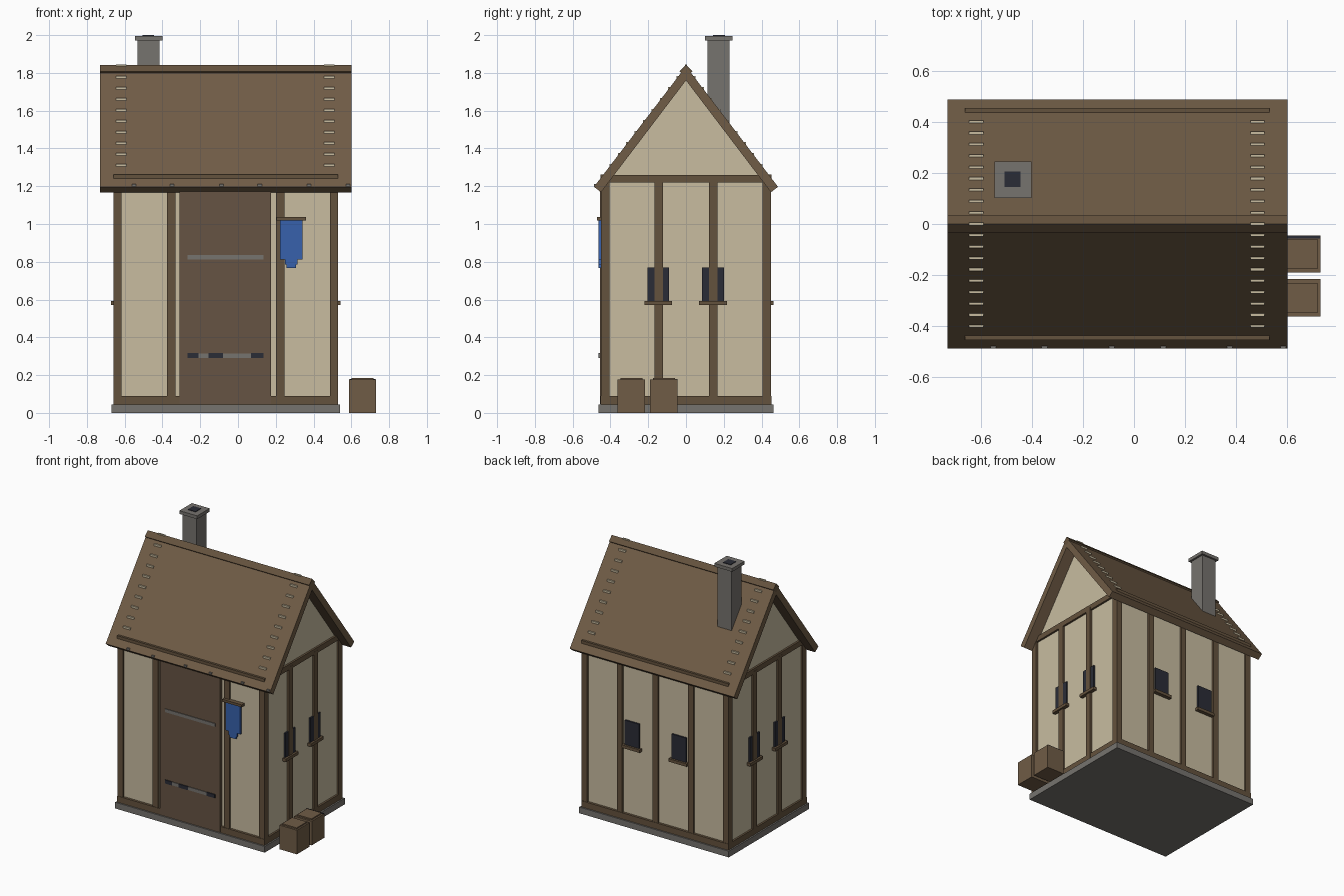
import bpy
import bmesh
import math

if "Cube" in bpy.data.objects:
    bpy.data.objects.remove(bpy.data.objects["Cube"])


def material(name, r, g, b):
    lin = [((c / 255 + 0.055) / 1.055) ** 2.4 for c in (r, g, b)]
    m = bpy.data.materials.new(name)
    m.use_nodes = True
    m.diffuse_color = (*lin, 1)
    bsdf = m.node_tree.nodes["Principled BSDF"]
    bsdf.inputs["Base Color"].default_value = (*lin, 1)
    bsdf.inputs["Roughness"].default_value = 0.9
    return m


PLASTER = material("plaster", 200, 188, 160)
TIMBER = material("timber", 100, 82, 61)
ROOF = material("roof_brown", 112, 92, 70)
DOOR = material("door_brown", 102, 84, 67)
STONE = material("stone_grey", 118, 115, 110)
DARK = material("dark_slate", 42, 44, 54)
BLUE = material("sign_blue", 55, 97, 172)


def finish(name, bm, mat):
    bmesh.ops.recalc_face_normals(bm, faces=bm.faces)
    me = bpy.data.meshes.new(name)
    bm.to_mesh(me)
    bm.free()
    me.materials.append(mat)
    ob = bpy.data.objects.new(name, me)
    bpy.context.collection.objects.link(ob)
    return ob


def box(name, x, y, z, mat):
    """Box from (low, high) pairs on each axis."""
    bm = bmesh.new()
    bmesh.ops.create_cube(bm, size=1)
    for v in bm.verts:
        v.co = [lo + (c + 0.5) * (hi - lo) for c, (lo, hi) in zip(v.co, (x, y, z))]
    return finish(name, bm, mat)


def prism(name, profile, x0, x1, mat):
    """Extrude a (y, z) profile along x."""
    bm = bmesh.new()
    face = bm.faces.new([bm.verts.new((x0, y, z)) for y, z in profile])
    out = bmesh.ops.extrude_face_region(bm, geom=[face])
    for v in out["geom"]:
        if isinstance(v, bmesh.types.BMVert):
            v.co.x = x1
    return finish(name, bm, mat)


def around(c, half):
    return (c - half, c + half)


CX = -0.065            # house centre on x
HX, HY = 0.595, 0.45   # outer half sizes of the timber frame
T = 0.022              # half width of a timber

# Foundation and plaster core with gables
box("foundation", around(CX, 0.605), (-0.463, 0.463), (0, 0.045), STONE)
prism("plaster_walls", [(-0.435, 0.04), (0.435, 0.04), (0.435, 1.2), (0, 1.77), (-0.435, 1.2)],
      CX - 0.58, CX + 0.58, PLASTER)

# Timber frame: corner posts, sills and top plates
for sx in (-1, 1):
    for sy in (-1, 1):
        box("corner_post", around(CX + sx * (HX - T), T), around(sy * (HY - T), T), (0.045, 1.24), TIMBER)
    for nm, z in (("side_sill", (0.045, 0.09)), ("side_top_beam", (1.22, 1.26))):
        box(nm, around(CX + sx * (HX - T), T - 0.001), (-HY, HY), z, TIMBER)
    for y in (-0.145, 0.145):
        box("side_stud", around(CX + sx * (HX - T), T), around(y, T), (0.045, 1.24), TIMBER)
for sy in (-1, 1):
    for nm, z in (("long_sill", (0.045, 0.09)), ("long_top_beam", (1.22, 1.263))):
        box(nm, around(CX, HX), around(sy * (HY - T + 0.003), T), z, TIMBER)
    for dx in (-0.288, 0, 0.288):
        box("long_stud", around(CX + dx, T), around(sy * (HY - T), T), (0.045, 1.24), TIMBER)

# Windows with sills on the two ends
for sx in (-1, 1):
    for y in (-0.147, 0.143):
        box("side_window", around(CX + sx * 0.58, 0.012), around(y, 0.058), (0.59, 0.77), DARK)
        box("side_window_sill", around(CX + sx * 0.585, 0.022), around(y, 0.073), (0.57, 0.592), TIMBER)
# Windows with sills on the back
for x in (CX + 0.19, CX - 0.19):
    box("back_window", around(x, 0.058), around(0.435, 0.012), (0.59, 0.77), DARK)
    box("back_window_sill", around(x, 0.073), around(0.44, 0.022), (0.57, 0.592), TIMBER)

# Door with two straps
box("door", around(-0.068, 0.243), (-0.456, -0.42), (0.047, 1.2), DOOR)
for z in (0.303, 0.823):
    box("door_strap", around(-0.066, 0.202), (-0.461, -0.45), around(z, 0.012), STONE)
for x0, x1 in ((-0.268, -0.21), (-0.157, -0.08), (0.068, 0.136)):
    box("strap_dark_plate", (x0, x1), (-0.463, -0.455), (0.29, 0.316), DARK)

# Hanging sign: bar and stepped cloth
box("sign_bar", (0.203, 0.36), (-0.472, -0.44), (1.018, 1.036), TIMBER)
for x0, x1, z0, z1 in ((0.222, 0.342, 0.812, 1.02), (0.25, 0.315, 0.785, 0.812), (0.256, 0.307, 0.768, 0.785)):
    box("sign_cloth", (x0, x1), (-0.464, -0.45), (z0, z1), BLUE)

# Roof slopes and ridge beam
RX0, RX1 = -0.73, 0.60
for s, nm in ((-1, "roof_front"), (1, "roof_back")):
    prism(nm, [(s * 0.487, 1.197), (s * 0.45, 1.168), (0, 1.76), (0, 1.835)], RX0, RX1, ROOF)
prism("ridge_beam", [(-0.034, 1.808), (0, 1.774), (0.034, 1.808), (0, 1.842)], RX0, RX1, TIMBER)

# Rows of pale pegs up both slopes near each gable
for x in (-0.617, 0.483):
    for i in range(-9, 10):
        y = i * 0.0445
        z = 1.835 - 1.31 * abs(y) if i else 1.838
        box("roof_peg", around(x, 0.028), around(y, 0.005), around(z, 0.007), PLASTER)

# Small pegs along the front eave
for x in (-0.55, -0.35, -0.087, 0.115, 0.375, 0.583):
    box("eave_peg", around(x, 0.011), (-0.486, -0.474), (1.198, 1.211), STONE)

# Chimney with cap and flue
box("chimney", around(-0.473, 0.058), around(0.173, 0.058), (1.50, 1.98), STONE)
box("chimney_cap", around(-0.473, 0.072), around(0.173, 0.072), (1.972, 1.996), STONE)
box("chimney_flue", around(-0.475, 0.031), around(0.175, 0.031), (1.992, 2.0), DARK)

# Crates beside the house
for y0, y1 in ((-0.362, -0.216), (-0.19, -0.045)):
    box("crate", (0.588, 0.73), (y0, y1), (0, 0.176), ROOF)
    box("crate_lid", (0.60, 0.718), (y0 + 0.014, y1 - 0.014), (0.17, 0.185), ROOF)
box("crate_dark_edge", (0.59, 0.728), (-0.057, -0.046), (0.172, 0.18), DARK)
